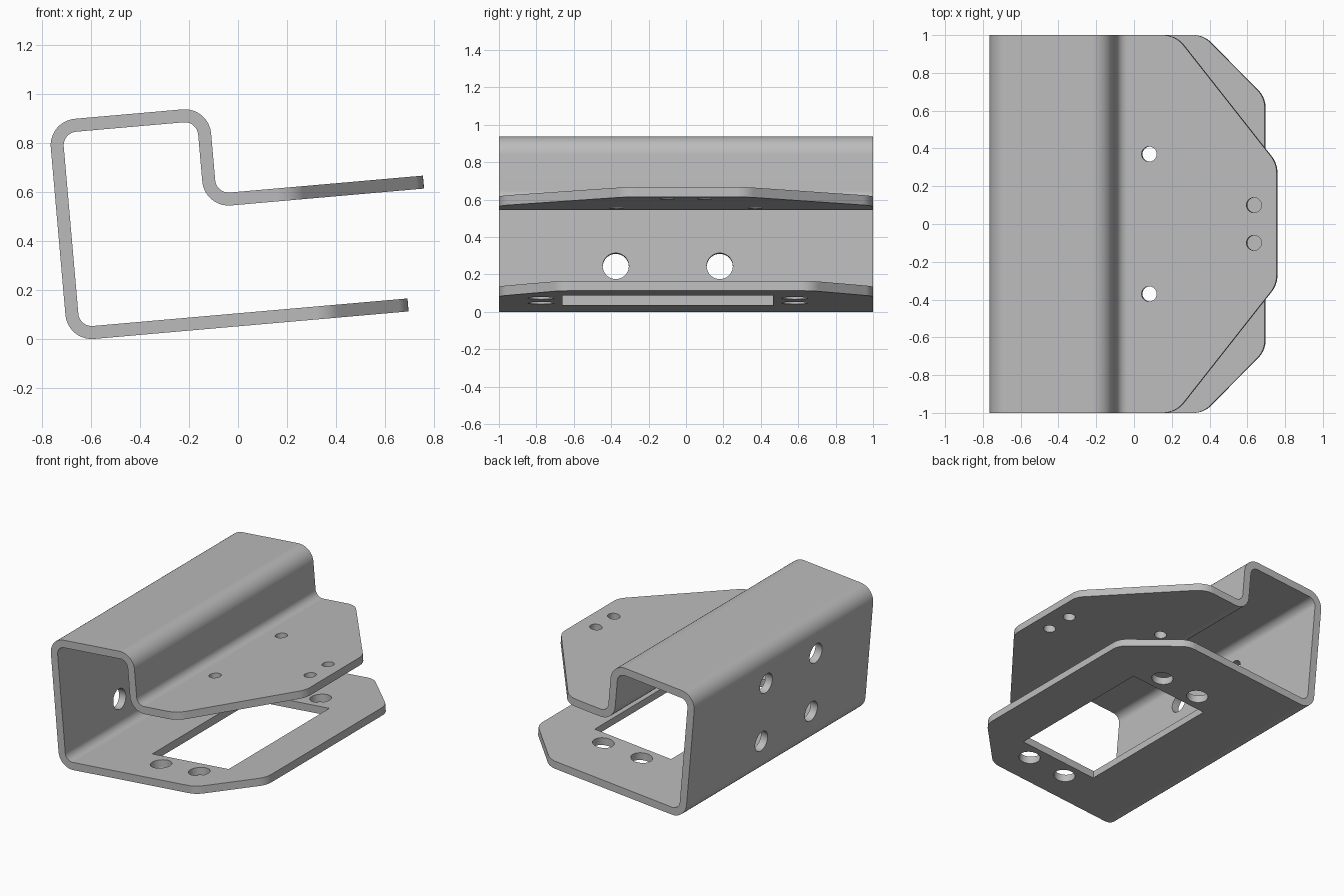
import bpy, bmesh
from math import radians, tan
from mathutils import Vector, Matrix

cube = bpy.data.objects.get("Cube")
if cube:
    bpy.data.objects.remove(cube, do_unlink=True)

THICK = 0.053
BEND = 0.0815
TILT = radians(5)

steel = bpy.data.materials.new("grey_steel")
steel.use_nodes = True
steel.diffuse_color = (0.5, 0.5, 0.5, 1)
steel.node_tree.nodes["Principled BSDF"].inputs["Base Color"].default_value = (0.5, 0.5, 0.5, 1)


def fillet(points, radius, steps=10):
    """Round the inner corners of an open 2D path."""
    pts = [Vector(p) for p in points]
    out = [pts[0]]
    for a, b, c in zip(pts, pts[1:], pts[2:]):
        d0, d1 = (b - a).normalized(), (c - b).normalized()
        turn = d0.angle(d1)
        start = b - d0 * radius * tan(turn / 2)
        inward = (d1 - d0 * d0.dot(d1)).normalized()
        centre = start + inward * radius
        sign = 1 if d0.cross(d1) > 0 else -1
        for i in range(steps + 1):
            spin = Matrix.Rotation(sign * turn * i / steps, 2)
            out.append(centre + spin @ (start - centre))
    return out + [pts[-1]]


def make_object(name, bm):
    mesh = bpy.data.meshes.new(name)
    bm.to_mesh(mesh)
    bm.free()
    ob = bpy.data.objects.new(name, mesh)
    bpy.context.collection.objects.link(ob)
    return ob


# Folded sheet: centre line from the lower plate round to the upper flange
path = fillet([(0.704, 0.0805), (-0.6665, 0.0805), (-0.6665, 0.9295),
               (-0.0625, 0.9295), (-0.0625, 0.5745), (0.8105, 0.5745)], BEND)
bm = bmesh.new()
rows = [[bm.verts.new((u, y, w)) for y in (-1, 1)] for u, w in path[1:-1]]
for a, b in zip(rows, rows[1:]):
    bm.faces.new((a[0], b[0], b[1], a[1]))


def add_plate(row, corner, tip, radius, flip):
    """Flat end plate with two rounded, chamfered corners."""
    w = row[0].co.z
    half = fillet([(row[1].co.x, 1), corner, tip, (tip[0], 0)], radius, 8)[1:-1]
    edge = [bm.verts.new((u, y, w)) for u, y in half]
    edge += [bm.verts.new((u, -y, w)) for u, y in reversed(half)]
    loop = [row[0], row[1]] + edge
    bm.faces.new(loop[::-1] if flip else loop)


add_plate(rows[0], (0.376, 1), (0.704, 0.67), 0.13, False)
add_plate(rows[-1], (0.273, 1), (0.8105, 0.32), 0.14, True)
bmesh.ops.recalc_face_normals(bm, faces=bm.faces)
bracket = make_object("folded_bracket", bm)
bracket.data.materials.append(steel)

# Cutters for the holes and the window
bm = bmesh.new()


def hole(u, y, w, radius, along_wall=False):
    turn = Matrix.Rotation(radians(90), 4, 'Y') if along_wall else Matrix()
    bmesh.ops.create_cone(bm, cap_ends=True, segments=32, radius1=radius, radius2=radius,
                          depth=0.2, matrix=Matrix.Translation((u, y, w)) @ turn)


for side in (-1, 1):
    hole(0.133, side * 0.37, 0.5745, 0.04)
    hole(0.69, side * 0.1, 0.5745, 0.04)
    for u in (-0.05, 0.25):
        hole(u, -0.0975 + side * 0.678, 0.0805, 0.07)
    for w in (0.304, 0.725):
        hole(-0.6665, -0.0975 + side * 0.278, w, 0.07, True)
bmesh.ops.create_cube(bm, size=1, matrix=Matrix.Translation((0.1, -0.0975, 0.0805))
                      @ Matrix.Diagonal((0.6, 1.125, 0.2, 1)))
cutter = make_object("hole_cutter", bm)
cutter.hide_render = True

# Thicken the sheet and cut the openings
bpy.ops.object.select_all(action='DESELECT')
bpy.context.view_layer.objects.active = bracket
bracket.select_set(True)
solid = bracket.modifiers.new("thickness", 'SOLIDIFY')
solid.thickness = THICK
solid.offset = 0
solid.use_even_offset = True
cut = bracket.modifiers.new("holes", 'BOOLEAN')
cut.operation = 'DIFFERENCE'
cut.solver = 'EXACT'
cut.object = cutter
for name in ("thickness", "holes"):
    bpy.ops.object.modifier_apply(modifier=name)
bpy.data.objects.remove(cutter, do_unlink=True)

# Lean the whole bracket back and smooth the bends
bracket.data.transform(Matrix.Translation((0, 0, -0.0024)) @ Matrix.Rotation(-TILT, 4, 'Y'))
bpy.ops.object.shade_smooth_by_angle(angle=radians(30))
normals = bracket.modifiers.new("flat_faces", 'WEIGHTED_NORMAL')
normals.keep_sharp = True
